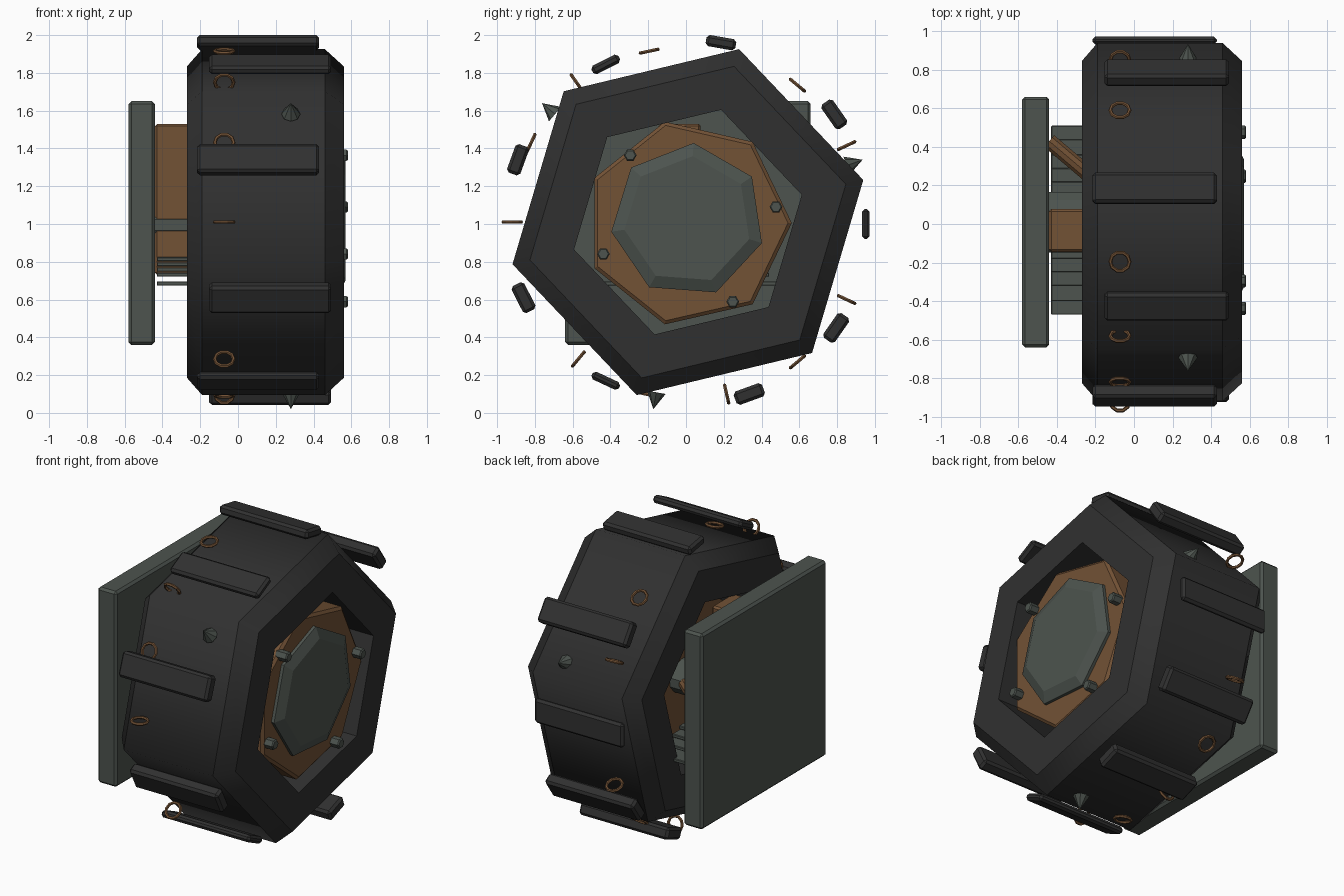
import bpy, bmesh, math
from mathutils import Matrix, Vector

if "Cube" in bpy.data.objects:
    bpy.data.objects.remove(bpy.data.objects["Cube"])

CY, CZ = 0.01, 1.01   # wheel axis


def material(name, rgb):
    m = bpy.data.materials.new(name)
    m.diffuse_color = (*rgb, 1)
    m.use_nodes = True
    m.node_tree.nodes["Principled BSDF"].inputs["Base Color"].default_value = m.diffuse_color
    return m


RUBBER = material("black_rubber", (0.030, 0.030, 0.030))
STEEL = material("green_grey_steel", (0.074, 0.088, 0.077))
RUST = material("rusty_orange", (0.17, 0.084, 0.036))


def make(name, bm, mat, bevel=0):
    bmesh.ops.recalc_face_normals(bm, faces=bm.faces[:])
    me = bpy.data.meshes.new(name)
    bm.to_mesh(me)
    bm.free()
    me.materials.append(mat)
    ob = bpy.data.objects.new(name, me)
    bpy.context.collection.objects.link(ob)
    if bevel:
        b = ob.modifiers.new("bevel", "BEVEL")
        b.width, b.segments = bevel, 1
    return ob


def lathe(name, profile, sides, phase, mat, ring=False, cy=CY, cz=CZ, sy=1.0):
    """Turn (x, radius) points around the x direction; ring closes the profile."""
    bm = bmesh.new()
    rows = []
    for x, r in profile:
        angs = [math.radians(phase) + math.tau * k / sides for k in range(sides)]
        rows.append([bm.verts.new((x, cy + sy * r * math.cos(a), cz + r * math.sin(a))) for a in angs])
    n = len(rows)
    for i in range(n if ring else n - 1):
        p, q = rows[i], rows[(i + 1) % n]
        for k in range(sides):
            j = (k + 1) % sides
            bm.faces.new((p[k], p[j], q[j], q[k]))
    if not ring:
        bm.faces.new(rows[0])
        bm.faces.new(rows[-1])
    return make(name, bm, mat)


def box(name, lo, hi, mat, bevel=0.0):
    bm = bmesh.new()
    lo, hi = Vector(lo), Vector(hi)
    bmesh.ops.create_cube(bm, size=1, matrix=Matrix.Translation((lo + hi) / 2)
                          @ Matrix.Diagonal((*(hi - lo), 1)))
    return make(name, bm, mat, bevel)


def rod(name, a, b, r, sides, mat):
    a, b = Vector(a), Vector(b)
    bm = bmesh.new()
    m = Matrix.Translation((a + b) / 2) @ (b - a).to_track_quat("Z", "Y").to_matrix().to_4x4()
    bmesh.ops.create_cone(bm, cap_ends=True, segments=sides, radius1=r, radius2=r,
                          depth=(b - a).length, matrix=m)
    return make(name, bm, mat)


# Six-sided tyre, soft around the tread and crisp at the shoulders
tyre = lathe("tyre", [(-0.27, .62), (-0.27, .86), (-0.19, .955), (0.46, .955), (0.56, .86), (0.56, .62)],
             6, 13.5, RUBBER, ring=True)
bm = bmesh.new()
bm.from_mesh(tyre.data)
for f in bm.faces:
    f.smooth = abs(f.normal.x) < 0.9 and (f.calc_center_median() - Vector((0.1, CY, CZ))).yz.length > 0.6
for e in bm.edges:
    if abs(e.verts[0].co.x - e.verts[1].co.x) < 1e-4:
        e.smooth = False
bm.to_mesh(tyre.data)
bm.free()

# Hub disc, cap and bolts
lathe("hub_disc", [(0.0, .55), (0.505, .55), (0.52, .53)], 7, 0, RUST, cz=1.005)
lathe("hub_cap", [(0.50, .41), (0.54, .41), (0.57, .34)], 7, 85.7, STEEL, cz=1.02)
for i, a in enumerate((11, 130, 199.5, 300)):
    t = math.radians(a)
    y, z = CY + .475 * math.cos(t), 1.0 + .475 * math.sin(t)
    lathe(f"hub_bolt_{i}", [(0.50, .034), (0.575, .034), (0.582, .027)], 6, 0, STEEL, cy=y, cz=z)

# Tread blocks: angle, position, thickness; alternating sideways offset
treads = [(0, .952, 1.0, .04), (35, .785, 1.58, .075), (80, .185, 1.96, .06),
          (117, -.425, 1.845, .05), (160, -.89, 1.34, .075), (207, -.86, .61, .075),
          (245, -.425, .17, .045), (290, .335, .10, .075), (325, .795, .45, .075)]
for i, (a, y, z, t) in enumerate(treads):
    ob = box(f"tread_block_{i}", (-.323, -t / 2, -.08), (.323, t / 2, .08), RUBBER, .015)
    ob.location = (0.107 if i % 2 == 0 else 0.17, y, z)
    ob.rotation_euler = (math.radians(a), 0, 0)

# Small rings on the tread: position and tilt of the ring plane
rings = [(-.92, 1.01, 0), (-.82, 1.43, 65), (-.58, 1.75, -55), (-.195, 1.915, 12),
         (.59, 1.735, -40), (.85, 1.415, 25), (.85, .60, -25), (.59, .27, 40),
         (.215, .10, -77), (-.19, .095, -12), (-.57, .285, 50)]
for i, (y, z, a) in enumerate(rings):
    bm = bmesh.new()
    N, M = 10, 6
    grid = [[bm.verts.new(((.05 + .01 * math.cos(v)) * math.cos(u),
                           (.05 + .01 * math.cos(v)) * math.sin(u), .01 * math.sin(v)))
             for v in (math.tau * k / M for k in range(M))]
            for u in (math.tau * j / N for j in range(N))]
    for j in range(N):
        for k in range(M):
            p, q = grid[j], grid[(j + 1) % N]
            bm.faces.new((p[k], q[k], q[(k + 1) % M], p[(k + 1) % M]))
    ob = make(f"small_ring_{i}", bm, RUST)
    ob.location = (-.073, y, z)
    ob.rotation_euler = (math.radians(a), 0, 0)

# Three outward studs
for i, a in enumerate((20, 140, 260)):
    t = math.radians(a)
    d = Vector((0, math.cos(t), math.sin(t)))
    bm = bmesh.new()
    m = Matrix.Translation(Vector((.28, 0, 1.0)) + d * .95) @ d.to_track_quat("Z", "Y").to_matrix().to_4x4()
    bmesh.ops.create_cone(bm, cap_ends=True, segments=8, radius1=.05, radius2=0, depth=.09, matrix=m)
    make(f"stud_{i}", bm, STEEL)

# Mounting plate, axle, strut and brace
box("mounting_plate", (-.58, -.64, .36), (-.44, .66, 1.65), STEEL, .015)
lathe("axle", [(-.45, .112), (.05, .112)], 12, 15, STEEL, cz=.995, sy=1.45)
box("strut", (-.44, -.145, .73), (-.24, .078, 1.53), RUST, .012)
rod("brace", (-.44, .43, 1.0), (-.05, .10, 1.0), .042, 10, RUST)

# Leaf springs, longest at the bottom
for i, (z, h) in enumerate([(.685, .49), (.732, .42), (.759, .34), (.786, .27), (.813, .20)]):
    box(f"leaf_spring_{i}", (-.43, .02 - h, z - .011), (-.15, .02 + h, z + .011), STEEL, .004)
